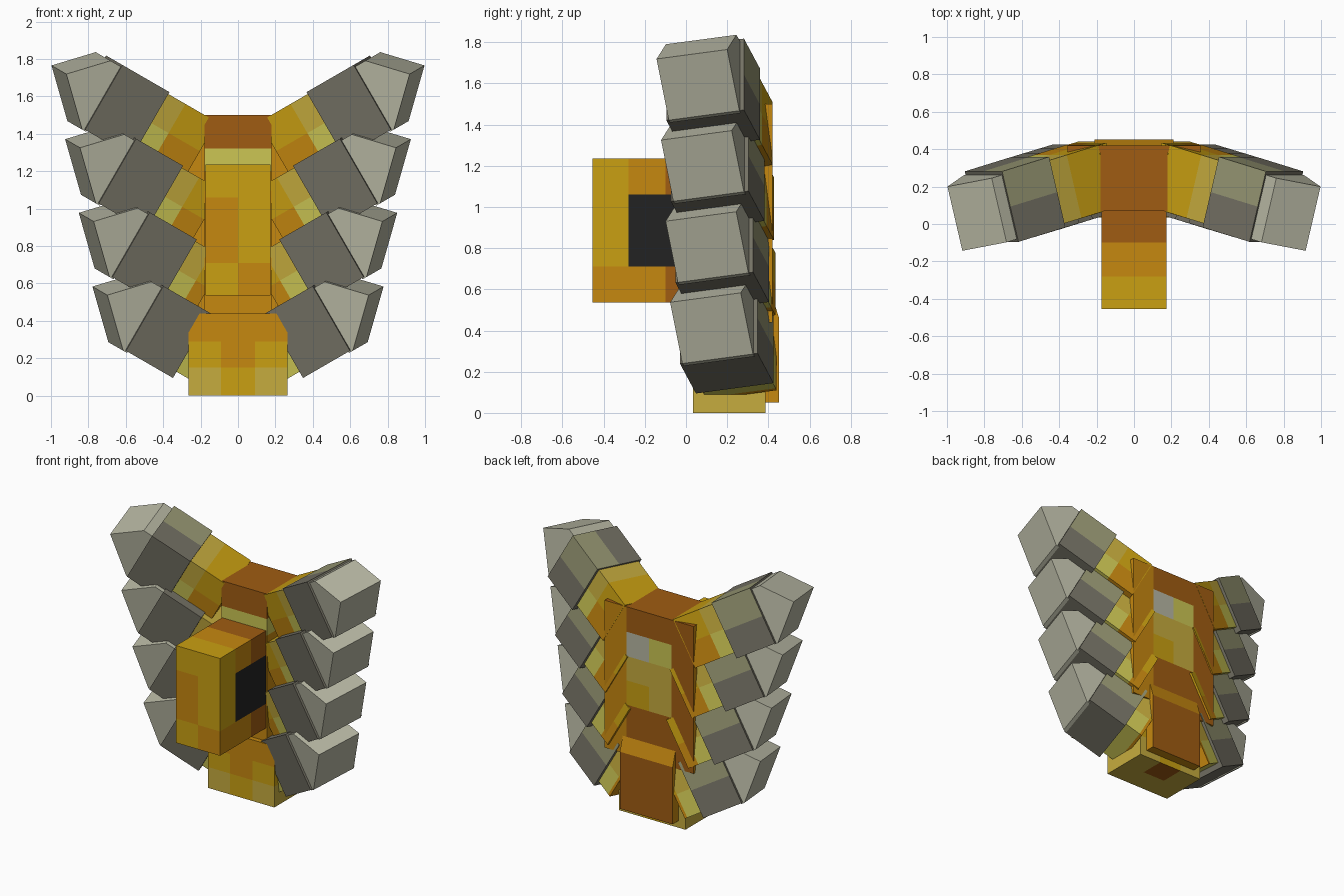
import bpy, bmesh
from math import radians
from mathutils import Matrix, Vector

cube = bpy.data.objects.get("Cube")
if cube:
    bpy.data.objects.remove(cube, do_unlink=True)


def to_linear(value):
    c = value / 255
    return c / 12.92 if c <= 0.04045 else ((c + 0.055) / 1.055) ** 2.4


# Flat colours
PALETTE = {
    "gold": (202, 160, 18),
    "orange": (198, 136, 16),
    "brown": (160, 92, 18),
    "pale_yellow": (204, 198, 84),
    "soft_gold": (198, 172, 62),
    "light_grey": (184, 184, 164),
    "dark_grey": (116, 113, 100),
    "olive_grey": (152, 152, 116),
    "black": (34, 34, 34),
}
NAMES = list(PALETTE)
MATERIALS = []
for name, rgb in PALETTE.items():
    mat = bpy.data.materials.new(name)
    mat.use_nodes = True
    colour = [to_linear(c) for c in rgb] + [1]
    mat.diffuse_color = colour
    mat.node_tree.nodes["Principled BSDF"].inputs["Base Color"].default_value = colour
    MATERIALS.append(mat)


def finish(name, bm, rule, matrix=None, mirrored=False):
    """Colour faces by rule(centre, normal), place the mesh and link it."""
    bmesh.ops.recalc_face_normals(bm, faces=bm.faces)
    bm.normal_update()
    for face in bm.faces:
        face.material_index = NAMES.index(rule(face.calc_center_median(), face.normal))
    if matrix:
        bm.transform(matrix)
    if mirrored:
        bm.transform(Matrix.Scale(-1, 4, Vector((1, 0, 0))))
        bmesh.ops.reverse_faces(bm, faces=bm.faces)
    mesh = bpy.data.meshes.new(name)
    bm.to_mesh(mesh)
    bm.free()
    for mat in MATERIALS:
        mesh.materials.append(mat)
    bpy.context.collection.objects.link(bpy.data.objects.new(name, mesh))


def block(low, high, cuts=((), (), ())):
    """Box between two corners, with extra edge loops along each axis."""
    bm = bmesh.new()
    bmesh.ops.create_cube(bm, size=1)
    low, high = Vector(low), Vector(high)
    for v in bm.verts:
        v.co = (low + high) / 2 + v.co * (high - low)
    for axis, places in enumerate(cuts):
        normal = Vector([float(i == axis) for i in range(3)])
        for place in places:
            bmesh.ops.bisect_plane(bm, geom=bm.verts[:] + bm.edges[:] + bm.faces[:],
                                   plane_co=normal * place, plane_no=normal)
    return bm


def prism(points, start, end, place):
    """Extrude a flat profile from start to end; place maps (p, q, depth) to xyz."""
    bm = bmesh.new()
    face = bm.faces.new([bm.verts.new(place(p, q, start)) for p, q in points])
    new = bmesh.ops.extrude_face_region(bm, geom=[face])["geom"]
    shift = Vector(place(0, 0, end)) - Vector(place(0, 0, start))
    bmesh.ops.translate(bm, vec=shift, verts=[g for g in new if isinstance(g, bmesh.types.BMVert)])
    return bm


# Central column
def column_colour(c, n):
    if n.z > 0.5 or c.z > 1.32:
        return "brown"
    return "pale_yellow" if c.z > 1.2 else "orange"


finish("column", block((-0.18, 0.07, 0.44), (0.18, 0.40, 1.5), ((), (), (1.2, 1.32))), column_colour)


# Chest box projecting forward
def box_colour(c, n):
    if abs(n.x) > 0.5 and c.y > -0.28 and 0.71 < c.z < 1.06:
        return "black"
    if n.y < -0.5:
        left_patch = c.x < 0 and 0.71 < c.z < 1.06
        right_patch = c.x > 0 and c.z < 0.71
        return "orange" if left_patch or right_patch else "gold"
    if c.y > -0.1:
        return "brown"
    if c.y > -0.28 or (abs(n.x) > 0.5 and c.z < 0.71):
        return "orange"
    return "gold"


finish("chest_box", block((-0.175, -0.455, 0.535), (0.175, 0.08, 1.235),
                          ((0,), (-0.28, -0.1), (0.71, 1.06))), box_colour)


# Waist block
def waist_colour(c, n):
    if n.z < -0.5:
        return "brown" if abs(c.x) < 0.09 and c.y > 0.2 else "soft_gold"
    level = 0 if c.z < 0.15 else 1 if c.z < 0.29 else 2
    if abs(c.x) < 0.09:
        level += 1
    return ("soft_gold", "gold", "orange", "orange")[level]


finish("waist", block((-0.265, 0.035, 0), (0.265, 0.385, 0.44),
                      ((-0.09, 0.09), (0.21,), (0.15, 0.29))), waist_colour)


# Back plate with a painted panel
def plate_colour(c, n):
    if n.y < 0.5:
        return "brown" if n.z > 0.5 else "orange"
    if abs(c.x) < 0.18 and 0.795 < c.z < 1.32:
        if c.z > 1.145:
            return "light_grey" if c.x > 0 else "pale_yellow"
        return "soft_gold" if c.x < 0 or c.z > 0.97 else "gold"
    return "orange" if c.x > 0.18 else "brown"


finish("back_plate", block((-0.355, 0.38, 0.44), (0.355, 0.42, 1.5),
                           ((-0.18, 0, 0.18), (), (0.795, 0.97, 1.145, 1.32))), plate_colour)

# Lower back plate, bevelled along its top
finish("lower_back_plate",
       prism([(0.37, 0.05), (0.452, 0.05), (0.452, 0.46), (0.415, 0.58), (0.37, 0.58)],
             -0.21, 0.21, lambda p, q, d: (d, p, q)),
       lambda c, n: "brown" if n.y > 0.99 else "orange")


# Ribs: each is built straight, then swept forward and tilted up
def root_colour(c, n):
    if c.x < 0.98:
        return "gold" if c.z > 1.03 else "orange"
    return "soft_gold" if c.z > 1.03 else "pale_yellow"


def cuff_colour(c, n):
    if c.y > 0.47 and c.z > 1.02 and abs(n.x) < 0.5:
        return "olive_grey"
    return "dark_grey"


TILT = Matrix.Rotation(radians(-30), 4, 'Y') @ Matrix.Rotation(radians(-15), 4, 'Z')
TIP = [(1.38, 0.815), (1.405, 0.815), (1.635, 1.03), (1.46, 1.21), (1.38, 1.21)]

for row in range(4):
    pose = Matrix.Translation(Vector((-0.073, 0.022, -0.394)) * row) @ TILT
    for side, mirrored in (("left", False), ("right", True)):
        label = f"{side}_rib_{row + 1}"
        root = block((0.78 + 0.06 * row, 0.295, 0.86), (1.12, 0.645, 1.21), ((0.98,), (), (1.03,)))
        finish(label + "_root", root, root_colour, pose, mirrored)
        cuff = block((1.095, 0.275, 0.822), (1.395, 0.665, 1.222), ((), (0.47,), (1.02,)))
        finish(label + "_cuff", cuff, cuff_colour, pose, mirrored)
        tip = prism(TIP, 0.29, 0.645, lambda p, q, d: (p, d, q))
        finish(label + "_tip", tip, lambda c, n: "light_grey", pose, mirrored)
